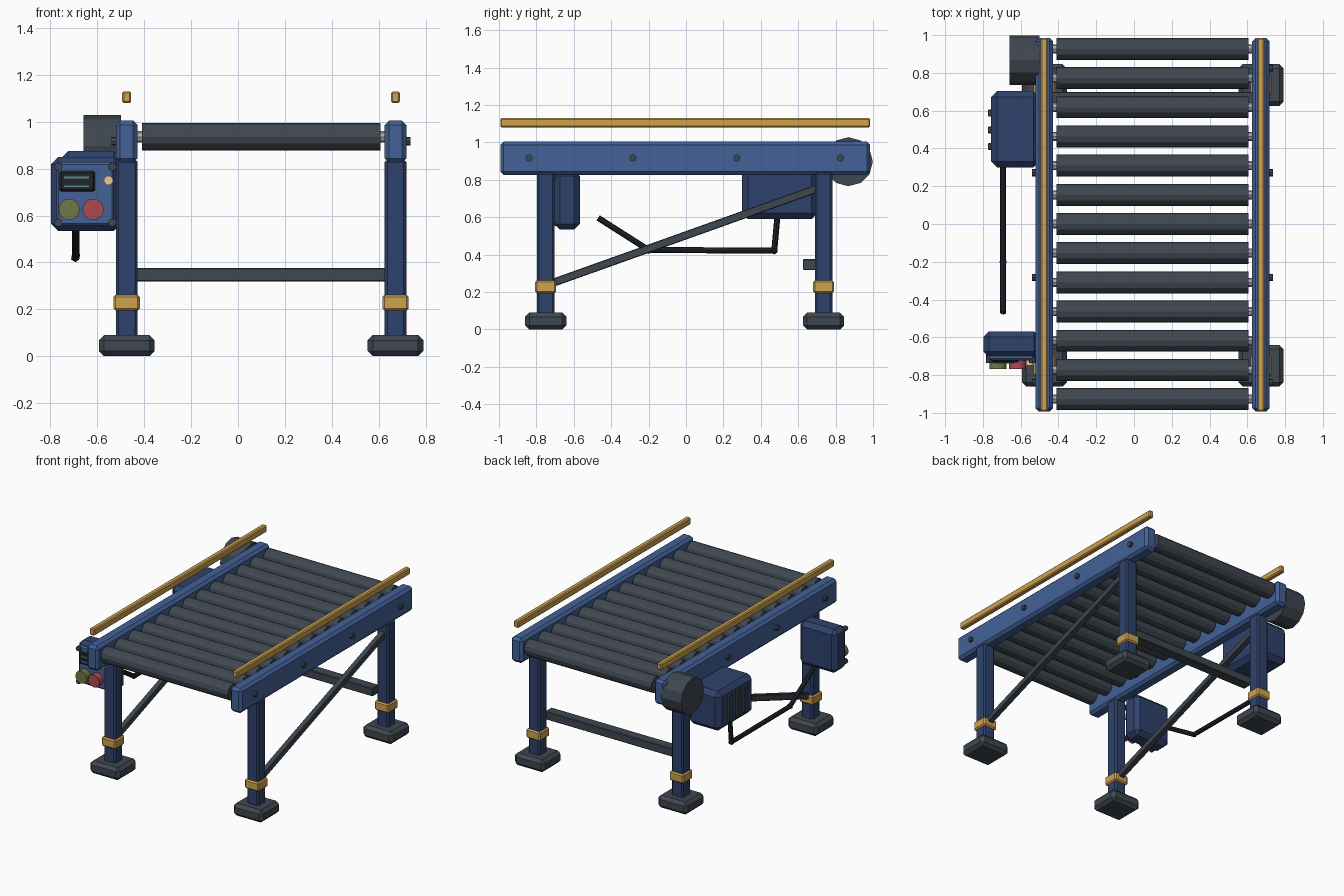
import bpy, bmesh
from math import pi
from mathutils import Vector

if "Cube" in bpy.data.objects:
    bpy.data.objects.remove(bpy.data.objects["Cube"])


def mat(name, *rgb):
    m = bpy.data.materials.new(name)
    m.diffuse_color = (*rgb, 1)
    m.use_nodes = True
    m.node_tree.nodes["Principled BSDF"].inputs["Base Color"].default_value = m.diffuse_color
    return m


BLUE = mat("blue", .055, .12, .31)
NAVY = mat("navy", .028, .055, .15)
GOLD = mat("gold", .62, .36, .08)
DARK = mat("charcoal", .05, .063, .08)
BLACK = mat("black", .015, .018, .024)
STEEL = mat("steel", .4, .42, .42)
OLIVE = mat("olive", .16, .19, .06)
RED = mat("red", .42, .07, .08)
CREAM = mat("cream", .8, .62, .3)
TEAL = mat("teal", .1, .25, .27)


def finish(bm, name, m, bevel=0):
    if bevel:
        bmesh.ops.bevel(bm, geom=bm.edges[:], offset=bevel, segments=1,
                        profile=.5, affect='EDGES')
    me = bpy.data.meshes.new(name)
    bm.to_mesh(me)
    bm.free()
    me.materials.append(m)
    o = bpy.data.objects.new(name, me)
    bpy.context.collection.objects.link(o)
    return o


def box(name, lo, hi, m, bevel=0):
    lo, hi = Vector(lo), Vector(hi)
    bm = bmesh.new()
    bmesh.ops.create_cube(bm, size=1)
    bmesh.ops.scale(bm, vec=hi - lo, verts=bm.verts)
    bmesh.ops.translate(bm, vec=(lo + hi) / 2, verts=bm.verts)
    return finish(bm, name, m, bevel)


def rod(name, a, b, r, m, sides=12):
    a, b = Vector(a), Vector(b)
    bm = bmesh.new()
    bmesh.ops.create_cone(bm, cap_ends=True, segments=sides, radius1=r,
                          radius2=r, depth=(b - a).length)
    o = finish(bm, name, m)
    o.location = (a + b) / 2
    o.rotation_euler = (b - a).to_track_quat('Z', 'Y').to_euler()
    return o


def bar(name, a, b, w, t, m):
    # rectangular bar between two points in a plane of constant x
    a, b = Vector(a), Vector(b)
    h = (b - a).length / 2
    o = box(name, (-w / 2, -h, -t / 2), (w / 2, h, t / 2), m, .004)
    d = b - a
    o.location = (a + b) / 2
    o.rotation_euler = (Vector((0, 1, 0)).angle(d), 0, 0)
    return o


CY = -.006  # frame centre along y
for side, x, out in (("left", -.475, -1), ("right", .672, 1)):
    # side beam and guide rail
    box(side + "_side_beam", (x - .046, -.993, .826), (x + .046, .985, 1.005), BLUE, .018)
    box(side + "_guide_rail", (x - .019, -.993, 1.08), (x + .019, .985, 1.13), GOLD, .007)
    # bolts through the beam
    for i in range(4):
        y = CY + (i - 1.5) * .555
        rod(side + "_beam_bolt", (x + out * .03, y, .917), (x + out * .065, y, .917), .019, DARK, 8)
    # legs with collars and feet
    for end, y in (("front", CY - .744), ("back", CY + .742)):
        n = f"{end}_{side}_"
        box(n + "leg", (x - .046, y - .046, .07), (x + .046, y + .046, .84), NAVY, .011)
        box(n + "collar", (x - .056, y - .056, .195), (x + .056, y + .056, .262), GOLD, .009)
        box(n + "foot", (x - .119, y - .11, 0), (x + .119, y + .11, .09), DARK, .022)
    # diagonal brace
    bar(side + "_brace", (x, -.73, .243), (x, .71, .757), .04, .043, DARK)

# cross beam between back legs
box("cross_beam", (-.44, .625, .318), (.64, .7, .376), DARK, .004)

# rollers with axles
for i in range(13):
    y = (i - 6) * .1545
    rod("roller", (-.41, y, .936), (.607, y, .936), .058, DARK)
    rod("roller_axle", (-.45, y, .936), (.65, y, .936), .024, STEEL, 8)

# drive housing, cooling fins and drum
box("motor_housing", (-.757, .3, .59), (-.5, .704, .875), NAVY, .032)
for y in (.41, .498, .587):
    box("motor_fin", (-.774, y - .018, .635), (-.745, y + .018, .83), DARK, .004)
rod("drive_drum", (-.66, .868, .897), (-.5, .868, .897), .131, DARK)

# control box with face plate
box("control_box", (-.797, -.705, .535), (-.5, -.568, .85), NAVY, .03)
box("control_panel", (-.775, -.722, .557), (-.528, -.69, .828), BLUE, .01)
box("screen", (-.762, -.734, .703), (-.61, -.715, .79), BLACK, .008)
for z in (.725, .763):
    box("screen_line", (-.742, -.738, z - .004), (-.636, -.73, z + .004), TEAL)
for n, x, z, r, d, m in (("green_button", -.72, .626, .045, .767, OLIVE),
                         ("red_button", -.618, .626, .045, .767, RED),
                         ("indicator_lamp", -.553, .75, .02, .75, CREAM)):
    rod(n, (x, -.715, z), (x, -d, z), r, m, 16)
for x in (-.766, -.537):
    for z in (.57, .808):
        rod("panel_screw", (x, -.69, z), (x, -.737, z), .018, DARK, 8)

# cable under the frame
path = [(-.693, -.47, .597), (-.693, -.2, .425), (-.693, .472, .422), (-.693, .49, .62)]
for a, b in zip(path, path[1:]):
    rod("cable", a, b, .016, BLACK, 8)
for p in path[1:3]:
    bm = bmesh.new()
    bmesh.ops.create_icosphere(bm, subdivisions=1, radius=.021)
    finish(bm, "cable_joint", BLACK).location = p
